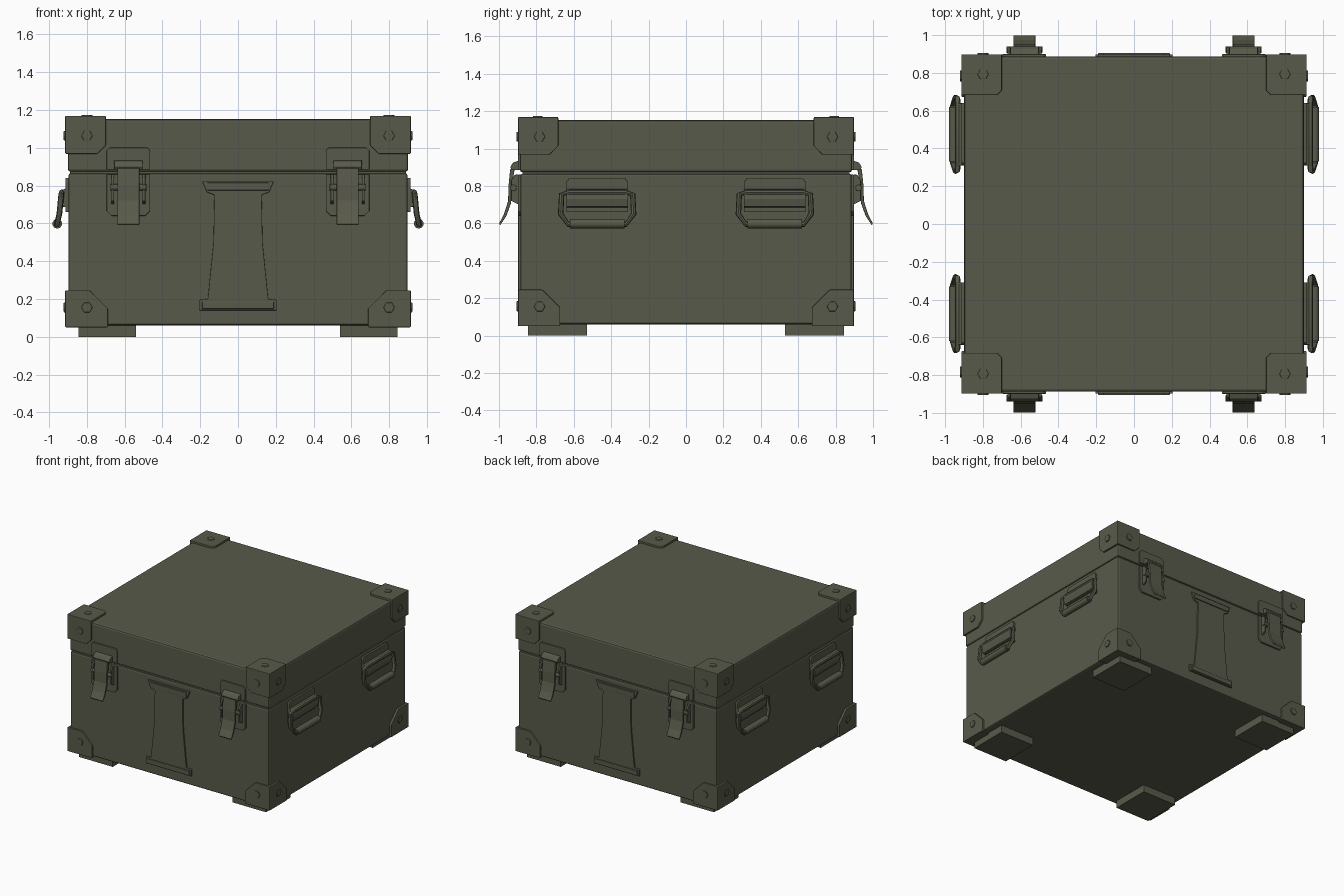
import bpy, bmesh, math
from mathutils import Vector

if "Cube" in bpy.data.objects:
    bpy.data.objects.remove(bpy.data.objects["Cube"])

olive = bpy.data.materials.new("olive drab paint")
olive.diffuse_color = (0.098, 0.102, 0.069, 1)
olive.use_nodes = True
olive.node_tree.nodes["Principled BSDF"].inputs["Base Color"].default_value = olive.diffuse_color

HX, HY = 0.90, 0.885          # half width and half depth of the case
SIGNS = [(sx, sy) for sx in (-1, 1) for sy in (-1, 1)]


def front(sx, sy):            # (along, out, up) -> front or back wall
    return lambda p: Vector((sx * p[0], sy * (HY + p[1]), p[2]))


def side(sx, sy):             # (along, out, up) -> left or right wall
    return lambda p: Vector((sx * (HX + p[1]), sy * p[0], p[2]))


def prism(bm, pts, axis, a, b, place):
    """Extrude a 2D outline from a to b along one local axis."""
    rings = []
    for t in (a, b):
        ring = []
        for p in pts:
            q = list(p)
            q.insert(axis, t)
            ring.append(bm.verts.new(place(q)))
        rings.append(ring)
    lo, hi = rings
    bm.faces.new(lo)
    bm.faces.new(hi[::-1])
    n = len(pts)
    for i in range(n):
        j = (i + 1) % n
        bm.faces.new((lo[i], lo[j], hi[j], hi[i]))


def rect(x0, x1, y0, y1):
    return [(x0, y0), (x1, y0), (x1, y1), (x0, y1)]


def ngon(cx, cy, r, n=6):
    return [(cx + r * math.cos(math.tau * i / n), cy + r * math.sin(math.tau * i / n))
            for i in range(n)]


def tube(bm, path, r, place, n=8, closed=False):
    """Sweep a round section along a path lying close to the wall plane."""
    pts = [Vector(p) for p in path]
    m = len(pts)
    rings = []
    for i, p in enumerate(pts):
        prev = pts[(i - 1) % m] if closed or i else p
        nxt = pts[(i + 1) % m] if closed or i < m - 1 else p
        t = (nxt - prev).normalized()
        s = t.cross(Vector((0, 1, 0))).normalized()
        o = s.cross(t)
        rings.append([bm.verts.new(place(p + r * (math.cos(math.tau * k / n) * s
                      + math.sin(math.tau * k / n) * o))) for k in range(n)])
    for i in range(m if closed else m - 1):
        A, B = rings[i], rings[(i + 1) % m]
        for k in range(n):
            l = (k + 1) % n
            bm.faces.new((A[k], A[l], B[l], B[k]))
    if not closed:
        bm.faces.new(rings[0])
        bm.faces.new(rings[-1])


def finish(name, bm, bevel=0, smooth=False):
    bmesh.ops.recalc_face_normals(bm, faces=bm.faces)
    me = bpy.data.meshes.new(name)
    bm.to_mesh(me)
    bm.free()
    me.materials.append(olive)
    ob = bpy.data.objects.new(name, me)
    bpy.context.collection.objects.link(ob)
    if bevel:
        mod = ob.modifiers.new("edge", "BEVEL")
        mod.width, mod.segments = bevel, 2
        mod.limit_method = "ANGLE"
    if smooth:
        bpy.context.view_layer.objects.active = ob
        ob.select_set(True)
        bpy.ops.object.shade_smooth_by_angle(angle=math.radians(40))
        ob.select_set(False)
    return ob


world = lambda p: Vector(p)

# Case body and lid, with a narrow seam between them
for name, hx, hy, z0, z1, bev in (("case_body", HX - 0.003, HY, 0.06, 0.865, 0.012),
                                  ("case_lid", HX, HY + 0.003, 0.873, 1.152, 0.014),
                                  ("seam_gasket", HX - 0.01, HY - 0.01, 0.85, 0.89, 0)):
    bm = bmesh.new()
    prism(bm, rect(-hx, hx, -hy, hy), 2, z0, z1, world)
    finish(name, bm, bev)

# Square feet
bm = bmesh.new()
for sx, sy in SIGNS:
    prism(bm, rect(0.54, 0.845, 0.53, 0.845), 2, 0.0, 0.07,
          lambda p, sx=sx, sy=sy: Vector((sx * p[0], sy * p[1], p[2])))
finish("feet", bm)

# Corner guards: three chamfered plates and rivets at each corner
CX, CY, T = 0.914, 0.898, 0.022
lid_plate = [(0, 0), (.215, 0), (.215, .155), (.17, .2), (0, .2)]
base_plate = [(0, 0), (.225, 0), (.225, .10), (.13, .195), (0, .195)]
cap_plate = [(0, 0), (.215, 0), (.215, .19), (.19, .215), (0, .215)]
for name, zc, dz, plate in (("lid_corner_guards", 1.168, -1, lid_plate),
                            ("base_corner_guards", 0.05, 1, base_plate)):
    bm = bmesh.new()
    for sx, sy in SIGNS:
        def corner(p, sx=sx, sy=sy):
            return Vector((sx * (CX - p[0]), sy * (CY - p[1]), zc + dz * p[2]))
        prism(bm, plate, 1, 0, T, corner)
        prism(bm, plate, 0, 0, T, corner)
        prism(bm, cap_plate, 2, 0, T, corner)
        rivet = ngon(0.115, 0.105, 0.03)
        prism(bm, rivet, 1, -0.008, 0.01, corner)
        prism(bm, rivet, 0, -0.008, 0.01, corner)
        if dz < 0:
            prism(bm, rivet, 2, -0.006, 0.01, corner)
    finish(name, bm, 0.004)

# Toggle latches on the front and back
plates, levers = bmesh.new(), bmesh.new()
for sx, sy in SIGNS:
    def at(p, f=front(sx, sy)):
        return f((p[0] + 0.58, p[1], p[2]))
    # upper catch plate on the lid, lower base plate on the body
    prism(plates, [(-.115, .885), (.115, .885), (.115, .985), (.10, 1.0),
                   (-.10, 1.0), (-.115, .985)], 1, -0.005, 0.014, at)
    prism(plates, [(-.115, .86), (-.115, .665), (-.09, .64), (.09, .64),
                   (.115, .665), (.115, .86)], 1, -0.005, 0.014, at)
    # side cheeks and pivot pin
    for s in (-1, 1):
        prism(plates, [(0.01, .70), (.05, .72), (.05, .83), (.03, .86), (0.01, .86)],
              0, s * 0.075, s * 0.09, at)
    prism(plates, ngon(0.038, .79, .018, 8), 0, -0.095, 0.095, at)
    # hook and catch on the lid
    prism(plates, [(0.01, .885), (.045, .885), (.055, .90), (.04, .925), (0.01, .935)],
          0, -0.075, 0.075, at)
    # bent lever flicking outwards at the bottom
    prism(levers, [(.03, .90), (.055, .89), (.064, .80), (.066, .72), (.088, .65),
                   (.114, .60), (.108, .59), (.075, .64), (.05, .71), (.045, .80)],
          0, -0.058, 0.058, at)
finish("latch_plates", plates, 0.003)
finish("latch_levers", levers, 0.003)

# Carrying handles, two on each side wall
mounts, bails = bmesh.new(), bmesh.new()
for sx, sy in SIGNS:
    def at(p, f=side(sx, sy)):
        return f((p[0] + 0.475, p[1], p[2]))
    prism(mounts, [(-.165, .66), (.165, .66), (.165, .82), (.15, .84),
                   (-.15, .84), (-.165, .82)], 1, -0.005, 0.013, at)
    prism(mounts, [(0.01, .685), (.04, .69), (.048, .73), (.04, .77), (0.01, .785)],
          0, -0.165, 0.165, at)
    half = [(.15, .032, .765), (.19, .035, .755), (.195, .045, .65), (.155, .058, .595)]
    ring = half + [(-u, d, z) for u, d, z in reversed(half)]
    tube(bails, ring, 0.015, at, closed=True)
    tube(bails, [(-.145, .056, .598), (.145, .056, .598)], 0.026, at, n=10)
finish("handle_mounts", mounts, 0.003)
finish("handle_bails", bails, smooth=True)

# Waisted raised panel on the front and back, with end strips
bm = bmesh.new()
waist = [(.19, .825), (.165, .765), (.125, .75), (.13, .5), (.16, .20), (.205, .195),
         (.205, .14)]
outline = waist + [(-u, z) for u, z in reversed(waist)]
for sy in (-1, 1):
    at = front(1, sy)
    prism(bm, outline, 1, -0.005, 0.012, at)
    prism(bm, rect(-.165, .165, .775, .815), 1, 0.0, 0.02, at)
    prism(bm, rect(-.19, .19, .148, .185), 1, 0.0, 0.02, at)
finish("wall_panels", bm, 0.003)
